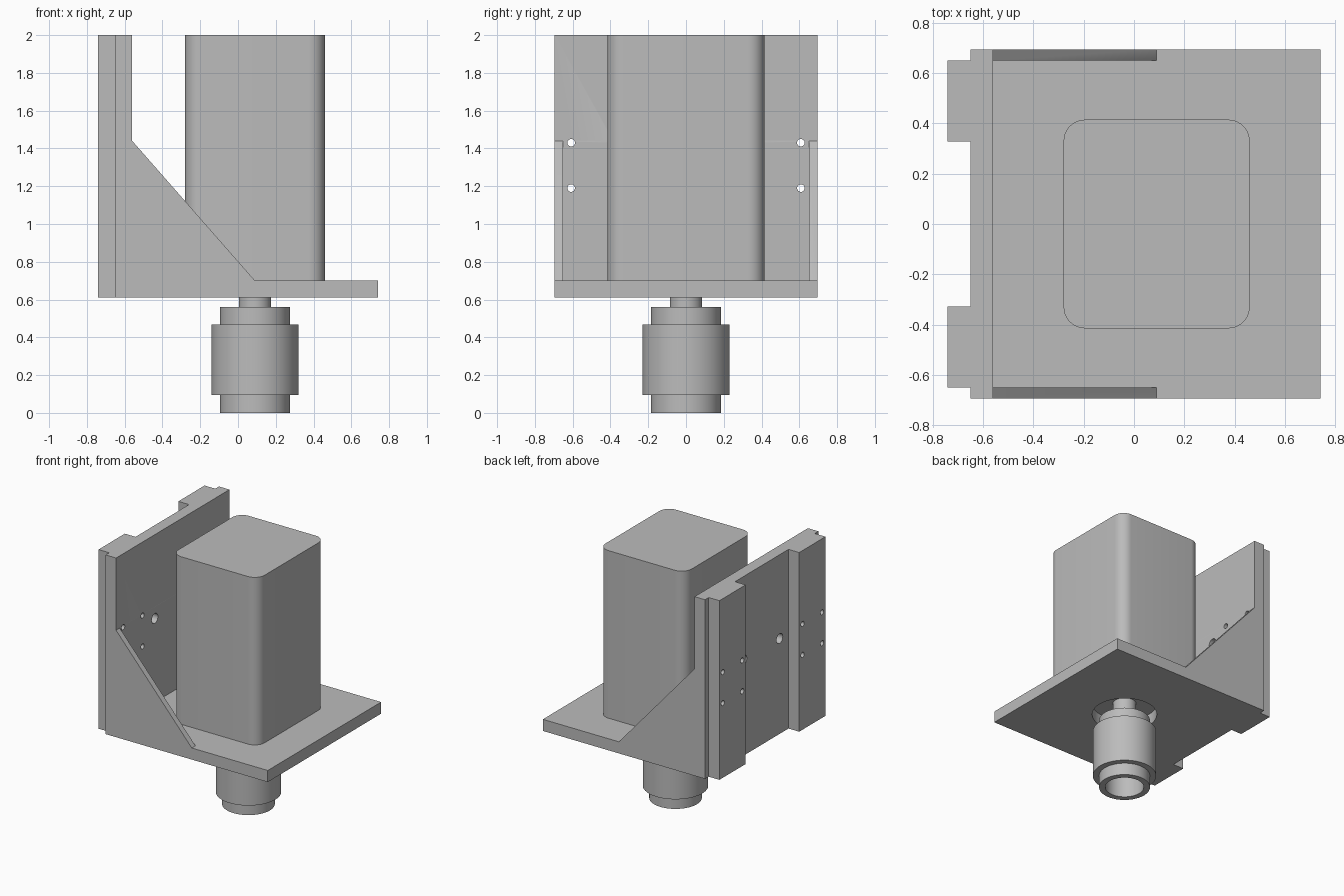
import bpy
import bmesh
import math
from mathutils import Vector

default = bpy.data.objects.get("Cube")
if default:
    bpy.data.objects.remove(default, do_unlink=True)

GREY = (0.5, 0.5, 0.5, 1)
grey = bpy.data.materials.new("plain grey")
grey.use_nodes = True
grey.diffuse_color = GREY
grey.node_tree.nodes["Principled BSDF"].inputs["Base Color"].default_value = GREY

AXIS_X = 0.09      # motor axis
FLOOR = 0.61       # underside of the bracket
DECK = 0.70        # top of the bracket's base plate
HALF = 0.695       # half width of the bracket


def finish(name, bm, smooth=False):
    bmesh.ops.recalc_face_normals(bm, faces=bm.faces)
    mesh = bpy.data.meshes.new(name)
    bm.to_mesh(mesh)
    bm.free()
    mesh.materials.append(grey)
    obj = bpy.data.objects.new(name, mesh)
    bpy.context.collection.objects.link(obj)
    if smooth:
        bpy.ops.object.select_all(action="DESELECT")
        obj.select_set(True)
        bpy.context.view_layer.objects.active = obj
        bpy.ops.object.shade_smooth_by_angle(angle=math.radians(30))
    return obj


def box(name, low, high, round_radius=0):
    bm = bmesh.new()
    bmesh.ops.create_cube(bm, size=1)
    low, high = Vector(low), Vector(high)
    bmesh.ops.scale(bm, vec=high - low, verts=bm.verts)
    bmesh.ops.translate(bm, vec=(low + high) / 2, verts=bm.verts)
    if round_radius:
        upright = [e for e in bm.edges
                   if abs(e.verts[0].co.z - e.verts[1].co.z) > 0.01]
        bmesh.ops.bevel(bm, geom=upright, offset=round_radius, segments=10,
                        profile=0.5, affect="EDGES")
    return finish(name, bm, round_radius > 0)


def lathe(name, profile, smooth=True):
    # Revolve (radius, height) points about the motor axis
    bm = bmesh.new()
    verts = [bm.verts.new((AXIS_X + r, 0, z)) for r, z in profile]
    edges = [bm.edges.new(pair) for pair in zip(verts, verts[1:])]
    bmesh.ops.spin(bm, geom=verts + edges, cent=(AXIS_X, 0, 0), axis=(0, 0, 1),
                   angle=math.tau, steps=64, use_merge=True)
    bmesh.ops.remove_doubles(bm, verts=bm.verts, dist=0.0001)
    return finish(name, bm, smooth)


def drill(y, z, radius):
    # Cutter lying along x through the back plate
    bpy.ops.mesh.primitive_cylinder_add(vertices=24, radius=radius, depth=0.5,
                                        location=(-0.65, y, z),
                                        rotation=(0, math.pi / 2, 0))
    return bpy.context.object


def cut(target, cutter):
    mod = target.modifiers.new("cut", "BOOLEAN")
    mod.operation = "DIFFERENCE"
    mod.solver = "EXACT"
    mod.object = cutter
    bpy.context.view_layer.objects.active = target
    bpy.ops.object.modifier_apply(modifier=mod.name)
    bpy.data.objects.remove(cutter, do_unlink=True)


# Bracket: side outline extruded across the full width
outline = [(-0.742, FLOOR), (0.742, FLOOR), (0.742, DECK), (AXIS_X, DECK),
           (-0.56, 1.44), (-0.56, 2), (-0.742, 2)]
bm = bmesh.new()
side = bm.faces.new([bm.verts.new((x, -HALF, z)) for x, z in outline])
grown = bmesh.ops.extrude_face_region(bm, geom=[side])["geom"]
bmesh.ops.translate(bm, vec=(0, 2 * HALF, 0),
                    verts=[v for v in grown if isinstance(v, bmesh.types.BMVert)])
bracket = finish("bracket", bm)

# Hollow between the two side gussets
cut(bracket, box("hollow", (-0.56, -0.65, DECK), (1, 0.65, 1.7)))

# Channel and edge steps that leave two rails on the back
cut(bracket, box("channel", (-1, -0.328, 0), (-0.65, 0.328, 3)))
for s in (-1, 1):
    ends = sorted((s * 0.65, s))
    cut(bracket, box("step", (-1, ends[0], 0), (-0.65, ends[1], 3)))

# Screw holes through the rails, larger holes through the channel
for s in (-1, 1):
    for y in (0.37, 0.608):
        for z in (1.19, 1.43):
            cut(bracket, drill(s * y, z, 0.02))
    cut(bracket, drill(s * 0.22, 1.35, 0.038))

# Clearance hole in the base plate
cut(bracket, lathe("clearance", [(0, 0.5), (0.235, 0.5), (0.235, 0.8), (0, 0.8)]))
bpy.ops.object.select_all(action="DESELECT")
bracket.select_set(True)
bpy.context.view_layer.objects.active = bracket
bpy.ops.object.shade_smooth_by_angle(angle=math.radians(30))

# Motor body, shaft and coupling
box("motor_body", (-0.28, -0.415, DECK), (0.46, 0.415, 2), 0.085)
lathe("motor_shaft", [(0, 0.56), (0.085, 0.56), (0.085, DECK), (0, DECK)])
lathe("coupling", [(0, 0.3), (0.14, 0.3), (0.14, 0), (0.185, 0), (0.185, 0.095),
                   (0.23, 0.095), (0.23, 0.468), (0.185, 0.468), (0.185, 0.56),
                   (0, 0.56)])
